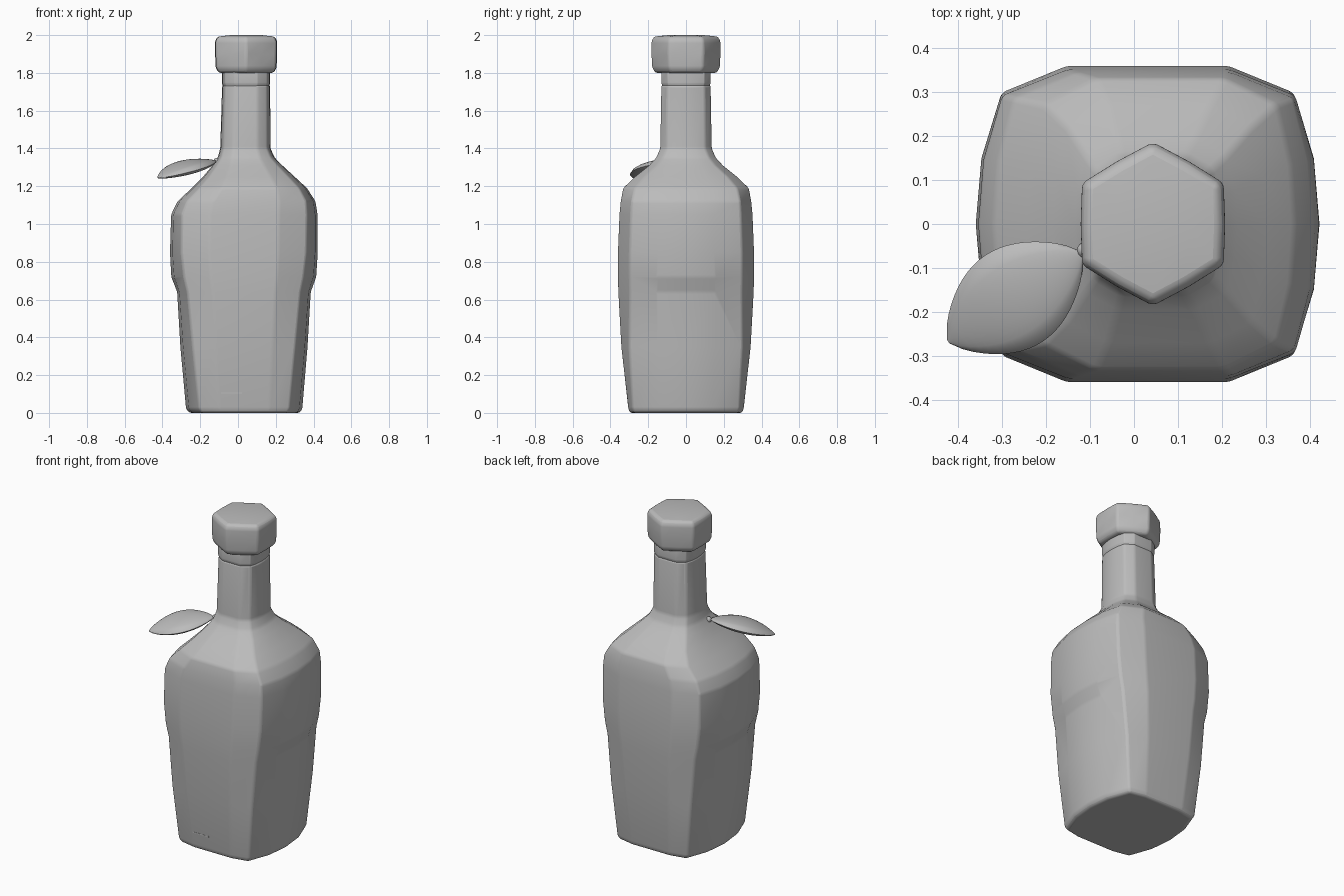
import bpy, bmesh, math
from mathutils import Vector

if "Cube" in bpy.data.objects:
    bpy.data.objects.remove(bpy.data.objects["Cube"])

grey = bpy.data.materials.new("plain grey")
grey.diffuse_color = (0.5, 0.5, 0.5, 1)
grey.use_nodes = True
grey.node_tree.nodes["Principled BSDF"].inputs["Base Color"].default_value = grey.diffuse_color
CX = 0.035  # bottle axis


def finish(bm, name, bevel=0.0, angle=40):
    bmesh.ops.recalc_face_normals(bm, faces=bm.faces)
    mesh = bpy.data.meshes.new(name)
    bm.to_mesh(mesh)
    bm.free()
    mesh.materials.append(grey)
    ob = bpy.data.objects.new(name, mesh)
    bpy.context.collection.objects.link(ob)
    if bevel:
        mod = ob.modifiers.new("soft_edges", 'BEVEL')
        mod.width, mod.segments = bevel, 3
        mod.limit_method, mod.angle_limit = 'ANGLE', math.radians(14)
    bpy.ops.object.select_all(action='DESELECT')
    ob.select_set(True)
    bpy.context.view_layer.objects.active = ob
    bpy.ops.object.shade_smooth_by_angle(angle=math.radians(angle))
    return ob


def loft(rings):
    """Skin equal-length rings and close both ends."""
    bm = bmesh.new()
    rows = [[bm.verts.new(p) for p in ring] for ring in rings]
    n = len(rows[0])
    for a, b in zip(rows, rows[1:]):
        for i in range(n):
            j = (i + 1) % n
            bm.faces.new((a[i], a[j], b[j], b[i]))
    bm.faces.new(rows[0])
    bm.faces.new(rows[-1])
    return bm


def section(z, left, right, y, corner_x, corner_y):
    """Flat front and back, chamfered corners, bowed sides."""
    half = (right - left) / 2
    mid = (right + left) / 2
    cx, cy = corner_x * half, corner_y * y
    bow = cx + (half - cx) * 0.78
    q = [(cx * 0.55, -y), (cx, -cy), (bow, -cy * 0.5), (half, 0),
         (bow, cy * 0.5), (cx, cy), (cx * 0.55, y)]
    pts = q + [(-px, -py) for px, py in q]
    return [Vector((mid + px, py, z)) for px, py in pts]


# bottle: height, left, right, depth, corner fractions
body = [
    (0.00, -0.255, 0.325, 0.295, 0.78, 0.93),
    (0.02, -0.275, 0.340, 0.305, 0.78, 0.93),
    (0.35, -0.305, 0.368, 0.342, 0.81, 0.88),
    (0.64, -0.322, 0.385, 0.358, 0.85, 0.83),
    (0.72, -0.353, 0.414, 0.360, 0.83, 0.83),
    (0.85, -0.360, 0.422, 0.360, 0.85, 0.83),
    (1.05, -0.354, 0.421, 0.352, 0.86, 0.83),
    (1.12, -0.320, 0.410, 0.345, 0.87, 0.83),
    (1.19, -0.245, 0.365, 0.332, 0.87, 0.82),
    (1.25, -0.185, 0.300, 0.270, 0.87, 0.82),
    (1.31, -0.135, 0.235, 0.195, 0.87, 0.80),
    (1.35, -0.108, 0.195, 0.158, 0.87, 0.78),
    (1.40, -0.094, 0.172, 0.136, 0.87, 0.75),
    (1.735, -0.084, 0.170, 0.130, 0.87, 0.75),
]
finish(loft([section(*r) for r in body]), "bottle", 0.014)

# collar under the stopper
collar = [(1.72, -0.078, 0.162, 0.122, 0.87, 0.75),
          (1.745, -0.085, 0.170, 0.130, 0.87, 0.75),
          (1.82, -0.085, 0.170, 0.130, 0.87, 0.75)]
finish(loft([section(*r) for r in collar]), "neck_collar", 0.004)


# six-sided stopper with points to front and back
def hexagon(z, scale):
    pts = []
    for k in range(6):
        a = math.pi / 2 + k * math.pi / 3
        b = a + math.pi / 3
        p = Vector((math.cos(a) * 0.186, math.sin(a) * 0.186, 0))
        q = Vector((math.cos(b) * 0.186, math.sin(b) * 0.186, 0))
        pts += [p, (p + q) / 2 * 1.02]
    return [p * scale + Vector((0.043, 0, z)) for p in pts]


stopper = [(1.80, 0.88), (1.825, 0.98), (1.90, 1.0), (1.97, 1.0),
           (1.992, 0.92), (2.0, 0.5)]
finish(loft([hexagon(*r) for r in stopper]), "stopper", 0.012)

# leaf: lens-shaped grid, stem end at the shoulder and tip outward
stem, tip = Vector((-0.118, -0.065, 1.335)), Vector((-0.424, -0.268, 1.243))
along = tip - stem
across = Vector((-along.y, along.x, 0)).normalized()
across.z = -0.10
normal = along.cross(across).normalized()
if normal.z < 0:
    normal = -normal
N, M = 20, 12
bm = bmesh.new()
sides = []
for side in (1, -1):
    rows = []
    for i in range(N + 1):
        t = 0.005 + 0.99 * i / N
        width = 0.118 * math.sin(math.pi * t) ** 0.72
        row = []
        for j in range(M + 1):
            s = 2 * j / M - 1
            bulge = 0.031 * math.sin(math.pi * t) ** 0.7 * math.sqrt(max(0, 1 - s * s))
            arch = 0.012 * math.sin(math.pi * t)
            row.append(bm.verts.new(stem + along * t + across * width * s
                                    + normal * (arch + side * bulge)))
        rows.append(row)
    for i in range(N):
        for j in range(M):
            bm.faces.new((rows[i][j], rows[i][j + 1], rows[i + 1][j + 1], rows[i + 1][j]))
bmesh.ops.remove_doubles(bm, verts=bm.verts, dist=0.0005)
finish(bm, "leaf", 0, 70)

# small stalk joining leaf and shoulder
bm = bmesh.new()
bmesh.ops.create_uvsphere(bm, u_segments=12, v_segments=8, radius=0.018)
bmesh.ops.translate(bm, verts=bm.verts, vec=(-0.112, -0.06, 1.332))
finish(bm, "leaf_stalk")

# shallow line near the foot
bm = bmesh.new()
bmesh.ops.create_cube(bm, size=1)
bmesh.ops.scale(bm, verts=bm.verts, vec=(0.11, 0.006, 0.006))
bmesh.ops.translate(bm, verts=bm.verts, vec=(-0.035, -0.313, 0.105))
finish(bm, "foot_line")
